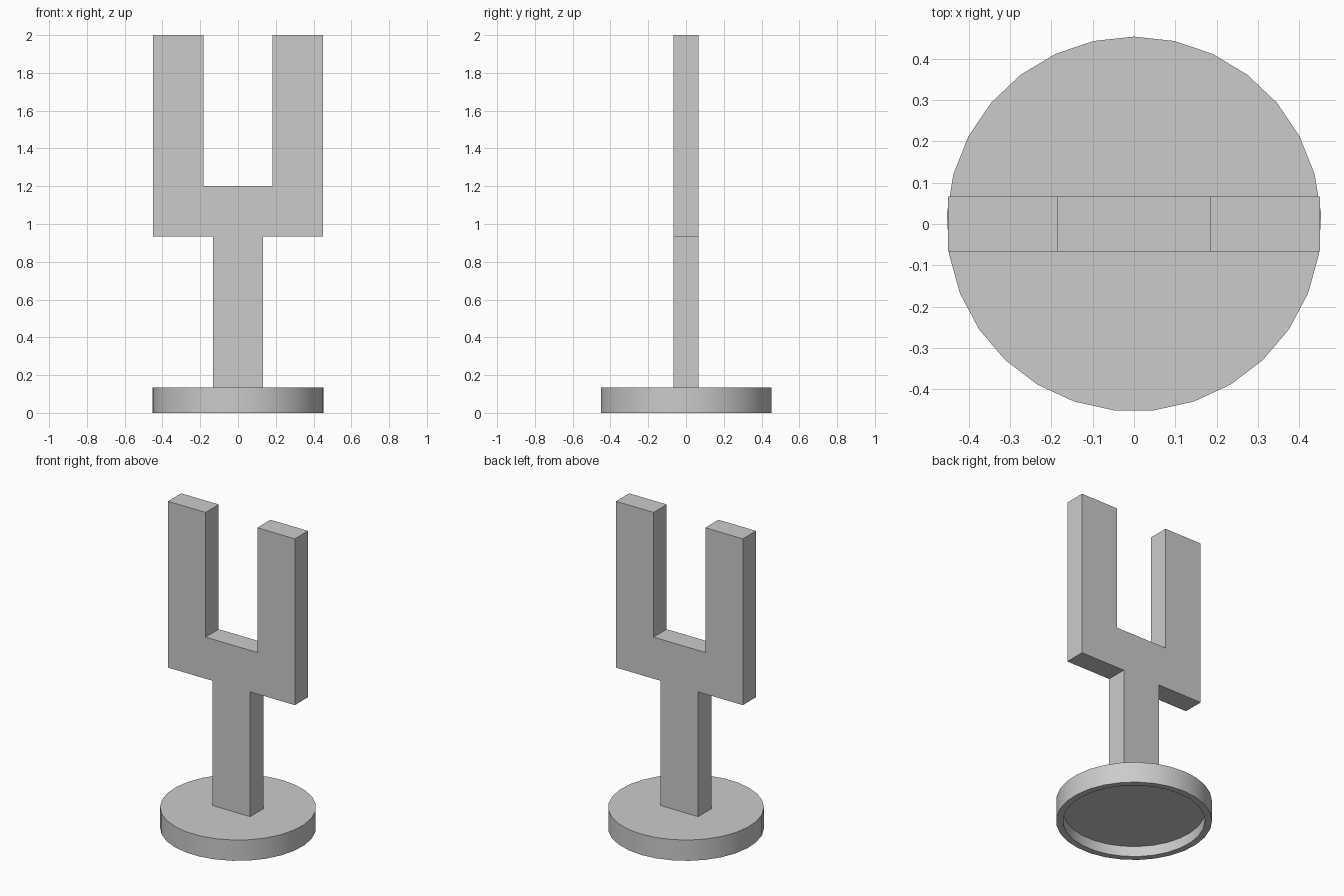
import bpy
import bmesh
import math

cube = bpy.data.objects.get("Cube")
if cube:
    bpy.data.objects.remove(cube, do_unlink=True)

U = 1 / 15          # design module
SIDES = 29          # facets around the base
BASE_TOP = 2 * U

grey = bpy.data.materials.new("plain grey")
grey.use_nodes = True
grey.diffuse_color = (0.6, 0.6, 0.6, 1)
grey.node_tree.nodes["Principled BSDF"].inputs["Base Color"].default_value = (0.6, 0.6, 0.6, 1)


def finish(name, bm):
    bmesh.ops.recalc_face_normals(bm, faces=bm.faces)
    mesh = bpy.data.meshes.new(name)
    bm.to_mesh(mesh)
    bm.free()
    mesh.materials.append(grey)
    obj = bpy.data.objects.new(name, mesh)
    bpy.context.collection.objects.link(obj)
    return obj


# Round base: rings from the top rim, down the wall, into the hollow underside
bm = bmesh.new()
rings = []
for radius, z in [(6.8 * U, BASE_TOP), (6.8 * U, 0), (6.2 * U, 0), (6.2 * U, U)]:
    ring = []
    for i in range(SIDES):
        a = math.tau * i / SIDES
        ring.append(bm.verts.new((radius * math.sin(a), radius * math.cos(a), z)))
    rings.append(ring)
for upper, lower in zip(rings, rings[1:]):
    for i in range(SIDES):
        j = (i + 1) % SIDES
        bm.faces.new((upper[i], upper[j], lower[j], lower[i]))
bm.faces.new(rings[0])
bm.faces.new(rings[-1])
base = finish("round_base", bm)
bpy.ops.object.select_all(action='DESELECT')
base.select_set(True)
bpy.context.view_layer.objects.active = base
bpy.ops.object.shade_smooth_by_angle(angle=math.radians(30))

# Forked post: mirrored half profile, extruded through its thickness
half = [(2, 2), (2, 14), (6.75, 14), (6.75, 30), (2.75, 30), (2.75, 18)]
outline = half + [(-x, z) for x, z in reversed(half)]
bm = bmesh.new()
face = bm.faces.new([bm.verts.new((x * U, -U, z * U)) for x, z in outline])
extruded = bmesh.ops.extrude_face_region(bm, geom=[face])["geom"]
bmesh.ops.translate(bm, vec=(0, 2 * U, 0),
                    verts=[g for g in extruded if isinstance(g, bmesh.types.BMVert)])
finish("forked_post", bm)
